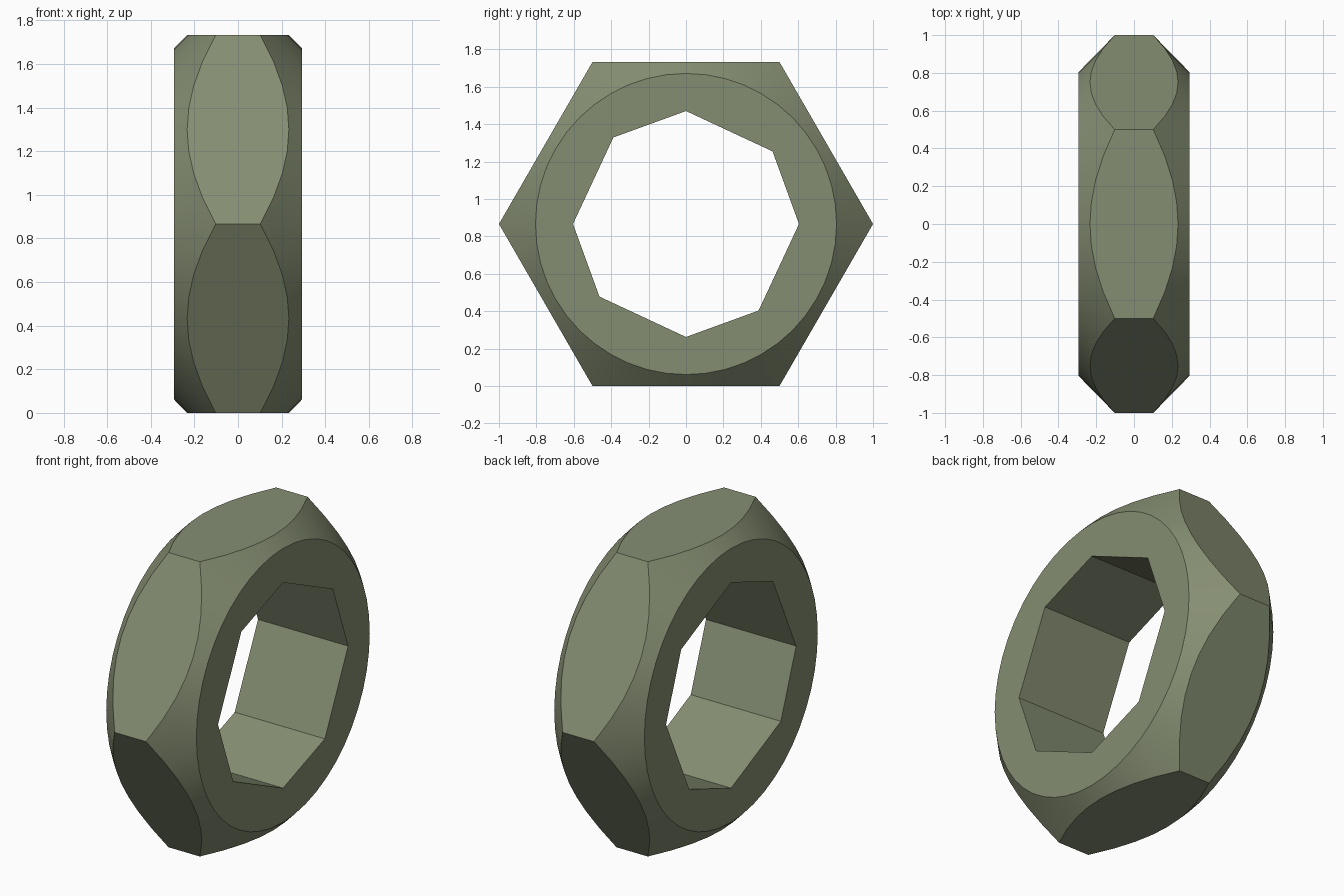
import bpy, bmesh, math

cube = bpy.data.objects.get("Cube")
if cube:
    bpy.data.objects.remove(cube, do_unlink=True)

APOTHEM = math.sqrt(3) / 2      # centre to flat, for a hexagon of radius 1
HALF = 0.293                    # half thickness along x
CAP_R = 0.805                   # radius of the round end face
BORE_R = 0.604
SEG = 8                         # chamfer segments per flat
BORE_ANGLES = (0, 40, 90, 130, 180, 220, 270, 310)

# Olive grey material
mat = bpy.data.materials.new("olive grey")
mat.use_nodes = True
colour = (0.235, 0.270, 0.168, 1)
mat.diffuse_color = colour
mat.node_tree.nodes["Principled BSDF"].inputs["Base Color"].default_value = colour

bm = bmesh.new()


def vert(x, r, a):
    return bm.verts.new((x, r * math.cos(a), APOTHEM + r * math.sin(a)))


def band(a, b):
    n = len(a)
    for i in range(n):
        bm.faces.new((a[i], a[(i + 1) % n], b[(i + 1) % n], b[i]))


def loop_edges(ring):
    return [bm.edges.get((ring[i - 1], ring[i])) for i in range(len(ring))]


count = 6 * SEG
edges, bores = {}, {}
for side in (-1, 1):
    outer, cap = [], []
    for i in range(count):
        a = 2 * math.pi * i / count
        off = (i % SEG) / SEG * math.pi / 3 - math.pi / 6
        r = APOTHEM / math.cos(off)
        # 45 degree chamfer cone meeting the hexagonal prism
        outer.append(vert(side * (HALF - (r - CAP_R) * 0.98), r, a))
        cap.append(vert(side * HALF, CAP_R, a))
    band(outer, cap)
    edges[side] = outer
    bores[side] = ([vert(side * HALF, BORE_R, math.radians(a)) for a in BORE_ANGLES], cap)

# Bore walls
band(bores[-1][0], bores[1][0])

# Flat end faces around the bore
for side, (bore, cap) in bores.items():
    bmesh.ops.triangle_fill(bm, use_beauty=True, normal=(side, 0, 0),
                            edges=loop_edges(bore) + loop_edges(cap))

# Six flats
for k in range(6):
    ids = [(k * SEG + j) % count for j in range(SEG + 1)]
    bm.faces.new([edges[1][i] for i in ids] + [edges[-1][i] for i in reversed(ids)])

bmesh.ops.recalc_face_normals(bm, faces=bm.faces)
mesh = bpy.data.meshes.new("hex_nut")
bm.to_mesh(mesh)
bm.free()
mesh.materials.append(mat)

nut = bpy.data.objects.new("hex_nut", mesh)
bpy.context.collection.objects.link(nut)
bpy.ops.object.select_all(action="DESELECT")
nut.select_set(True)
bpy.context.view_layer.objects.active = nut
bpy.ops.object.shade_smooth_by_angle(angle=math.radians(30))
